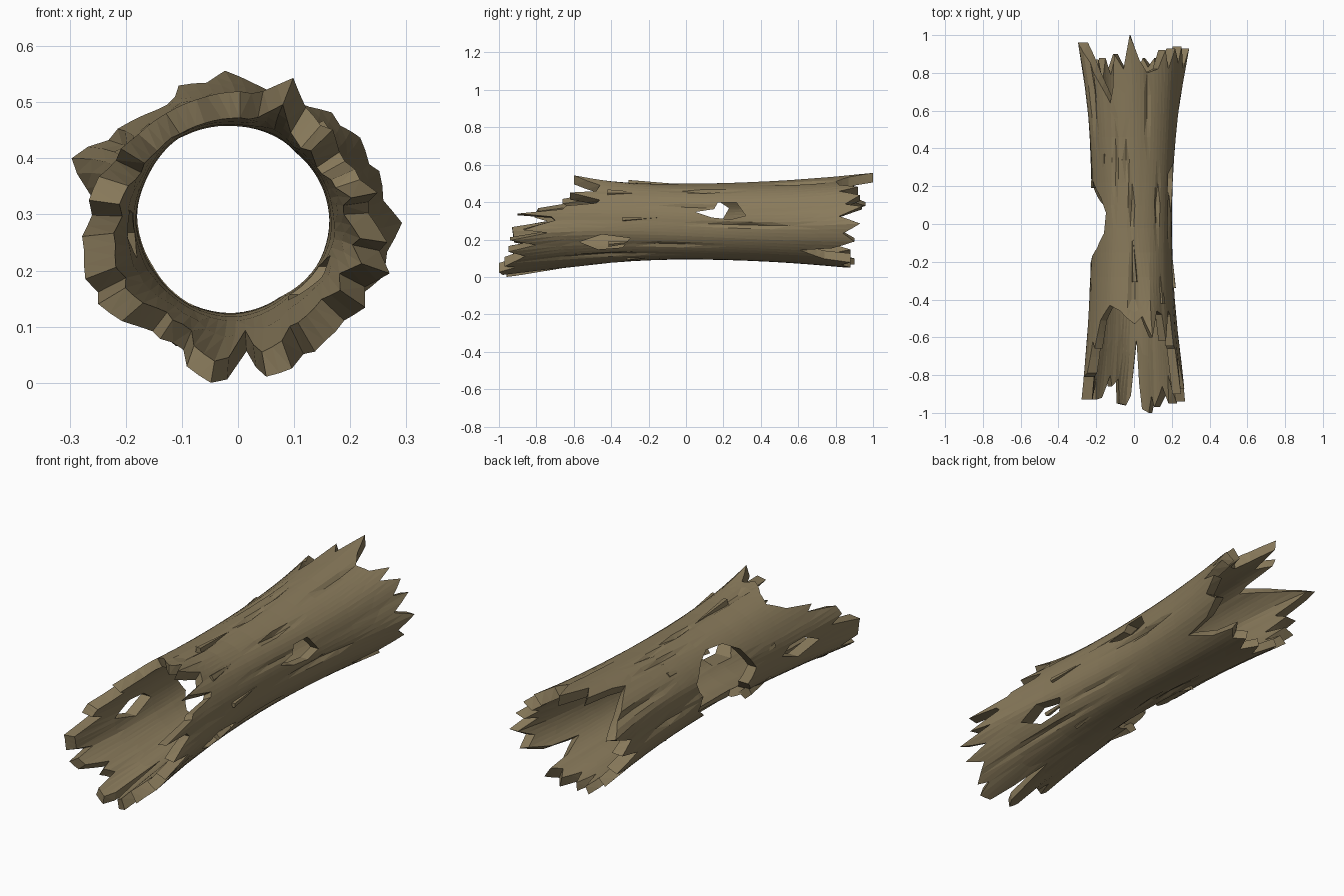
import bpy, bmesh, math, random
from mathutils import Vector

random.seed(4)
if "Cube" in bpy.data.objects:
    bpy.data.objects.remove(bpy.data.objects["Cube"], do_unlink=True)

wood = bpy.data.materials.new("weathered brown wood")
wood.use_nodes = True
wood.diffuse_color = (0.25, 0.195, 0.105, 1)
wood.node_tree.nodes["Principled BSDF"].inputs["Base Color"].default_value = wood.diffuse_color

COLS, CENTRE = 72, 0.302
ROWS = [-.4, -.28, -.15, -.02, .1, .22, .34, .46, .56]

# Broken ends: (angle in degrees, depth in hundredths)
FRONT = [(0, 70), (5, 72), (10, 90), (15, 66), (20, 64), (25, 48), (30, 46), (40, 62), (45, 48),
         (55, 46), (65, 60), (75, 49), (85, 53), (95, 50), (105, 46), (120, 43), (135, 51),
         (145, 66), (150, 62), (160, 79), (170, 81), (175, 74), (185, 93), (200, 92),
         (205, 82), (210, 93), (220, 92), (230, 80), (235, 86), (245, 82), (250, 95),
         (260, 96), (265, 91), (270, 61), (275, 84), (280, 98), (290, 100), (295, 91),
         (300, 97), (315, 86), (325, 95), (330, 80), (340, 94), (345, 74), (350, 87)]
BACK = [(0, 93), (10, 82), (20, 94), (25, 85), (35, 93), (45, 82), (50, 92), (60, 82),
        (75, 80), (85, 87), (95, 100), (105, 82), (115, 90), (120, 72), (125, 64), (130, 68),
        (145, 80), (160, 96), (165, 90), (175, 78), (185, 86), (195, 72), (205, 87),
        (215, 75), (225, 88), (235, 79), (245, 90), (255, 77), (265, 87), (275, 78),
        (285, 88), (295, 83), (305, 88), (310, 74), (325, 61), (330, 78), (340, 90), (350, 84)]

# Outer radius by angle, in hundredths: waist, and both ends at full length
WAIST = [(0, 20.3), (60, 21.3), (120, 21.3), (150, 22), (180, 23), (210, 22), (240, 20.5), (270, 20)]
FRONT_FLARE = [(0, 27), (30, 27), (45, 28), (65, 39), (80, 29), (140, 27), (155, 27), (170, 29),
               (190, 29), (205, 31), (225, 28), (240, 27), (262, 31), (280, 29), (300, 27),
               (330, 28), (345, 30)]
BACK_FLARE = [(0, 31), (20, 28), (45, 27), (70, 25), (95, 27), (130, 27), (150, 30), (162, 32.5),
              (175, 28), (225, 27), (270, 26), (300, 26), (330, 28)]
# Wall thickness by angle, in hundredths
WALL = [(0, 4), (50, 5.2), (90, 4.5), (125, 3.3), (180, 5), (210, 4.8), (240, 3.3), (270, 3.5),
        (300, 4.5), (330, 4)]


def at_angle(profile, deg):
    """Straight-line value of a wrapped profile."""
    pts = profile + [(360, profile[0][1])]
    for (a, u), (b, v) in zip(pts, pts[1:]):
        if a <= deg <= b:
            return u + (v - u) * (deg - a) / (b - a)


def trunk_radius(deg, y):
    waist = at_angle(WAIST, deg)
    end = at_angle(FRONT_FLARE if y < 0 else BACK_FLARE, deg)
    return (waist + (end - waist) * y * y) / 100


# Broad flat facets in the bark
bulge = [(a, random.uniform(-.006, .006)) for a in range(0, 360, 20)]

# Long tapering cracks in the bark: column -> (start row, length, depth)
cracks = {c: (random.randint(0, 9), random.randint(2, 4), random.uniform(.01, .018))
          for c in random.sample(range(COLS), 24)}


def column(c):
    """Closed outline of one lengthwise strip: outside, then back along the inside."""
    deg = c * 360 / COLS
    y0, y1 = -at_angle(FRONT, deg) / 100, at_angle(BACK, deg) / 100
    ys = [y0, (y0 + ROWS[0]) / 2] + ROWS + [(y1 + ROWS[-1]) / 2, y1]
    outer, inner = [], []
    for i, y in enumerate(ys):
        a = math.radians(deg) - .07 * math.sin(math.pi * y)
        r = trunk_radius(deg, y) + at_angle(bulge, deg)
        wall = trunk_radius(deg, y) - at_angle(WALL, deg) / 100 - .01 * abs(y)
        if c in cracks:
            start, length, depth = cracks[c]
            if start <= i <= start + length:
                r -= depth * (1 - abs(2 * (i - start) / length - 1) * .8)
        for radius, side in ((r, outer), (wall, inner)):
            side.append(Vector((math.cos(a) * radius, y, CENTRE + math.sin(a) * radius)))
    return outer + inner[::-1]


def make_object(name, bm):
    bmesh.ops.recalc_face_normals(bm, faces=bm.faces)
    mesh = bpy.data.meshes.new(name)
    bm.to_mesh(mesh)
    bm.free()
    mesh.materials.append(wood)
    ob = bpy.data.objects.new(name, mesh)
    bpy.context.collection.objects.link(ob)
    return ob


# Hollow trunk
bm = bmesh.new()
strips = [[bm.verts.new(p) for p in column(c)] for c in range(COLS)]
for c in range(COLS):
    s, t = strips[c], strips[(c + 1) % COLS]
    for i in range(len(s)):
        j = (i + 1) % len(s)
        bm.faces.new((s[i], s[j], t[j], t[i]))
bmesh.ops.triangulate(bm, faces=bm.faces)
trunk = make_object("hollow_trunk", bm)

# Knot holes: outline in (y, z), cut through one side
HOLES = {
    "large_gap": (-1, [(-.21, .3), (-.13, .41), (-.05, .455), (.06, .465), (.14, .44), (.23, .38),
                       (.19, .31), (.22, .25), (.12, .18), (.04, .12), (-.07, .09), (-.2, .1),
                       (-.23, .17), (-.17, .23)]),
    "side_hole": (1, [(.05, .36), (.15, .375), (.17, .41), (.27, .41), (.32, .34), (.24, .32), (.14, .33)]),
    "lower_slit": (1, [(-.57, .2), (-.45, .24), (-.3, .22), (-.34, .17), (-.47, .16)]),
    "upper_slit": (-1, [(-.66, .27), (-.55, .32), (-.45, .315), (-.4, .28), (-.52, .235)]),
}
for name, (side, outline) in HOLES.items():
    bm = bmesh.new()
    face = bm.faces.new([bm.verts.new((side * .08, y, z)) for y, z in outline])
    new = bmesh.ops.extrude_face_region(bm, geom=[face])["geom"]
    bmesh.ops.translate(bm, vec=(side * .4, 0, 0), verts=[v for v in new if isinstance(v, bmesh.types.BMVert)])
    cutter = make_object(name + "_cutter", bm)
    cutter.hide_render = True
    mod = trunk.modifiers.new(name, "BOOLEAN")
    mod.operation, mod.solver, mod.object = "DIFFERENCE", "EXACT", cutter
    bpy.context.view_layer.objects.active = trunk
    bpy.ops.object.modifier_apply(modifier=name)
    bpy.data.objects.remove(cutter, do_unlink=True)


def splinter(name, deg, y0, y1, width, lift):
    """Raised sliver of bark lying along the trunk, blunt at y0 and pointed at y1."""
    bm = bmesh.new()

    def spot(angle, y, rise):
        a, r = math.radians(angle), trunk_radius(angle % 360, y) + rise
        return bm.verts.new((math.cos(a) * r, y, CENTRE + math.sin(a) * r))
    base = [spot(deg - width, y0, -.015), spot(deg + width, y0, -.015),
            spot(deg + width * .6, y0, lift), spot(deg - width * .6, y0, lift)]
    tip = spot(deg + 4, y1, -.008)
    bm.faces.new(base)
    for i in range(4):
        bm.faces.new((base[i], base[(i + 1) % 4], tip))
    make_object(name, bm)


# Bark slivers, and the lifted lip below the large gap
for n in range(9):
    start = random.uniform(.3, .42) * random.choice((-1, 1))
    splinter(f"bark_splinter_{n + 1}", n * 40 + random.uniform(0, 15), start,
             start + math.copysign(random.uniform(.2, .3), -start) * (.4 if 120 < n * 40 < 250 else 1),
             random.uniform(3, 5), random.uniform(.006, .012))
splinter("bark_splinter_lip", 222, -.22, -.42, 9, .025)

# Rest the trunk on the ground
low = min(v.co.z for v in trunk.data.vertices)
for ob in bpy.context.scene.objects:
    if ob.name == "hollow_trunk" or ob.name.startswith("bark_splinter"):
        for v in ob.data.vertices:
            v.co.z -= low
